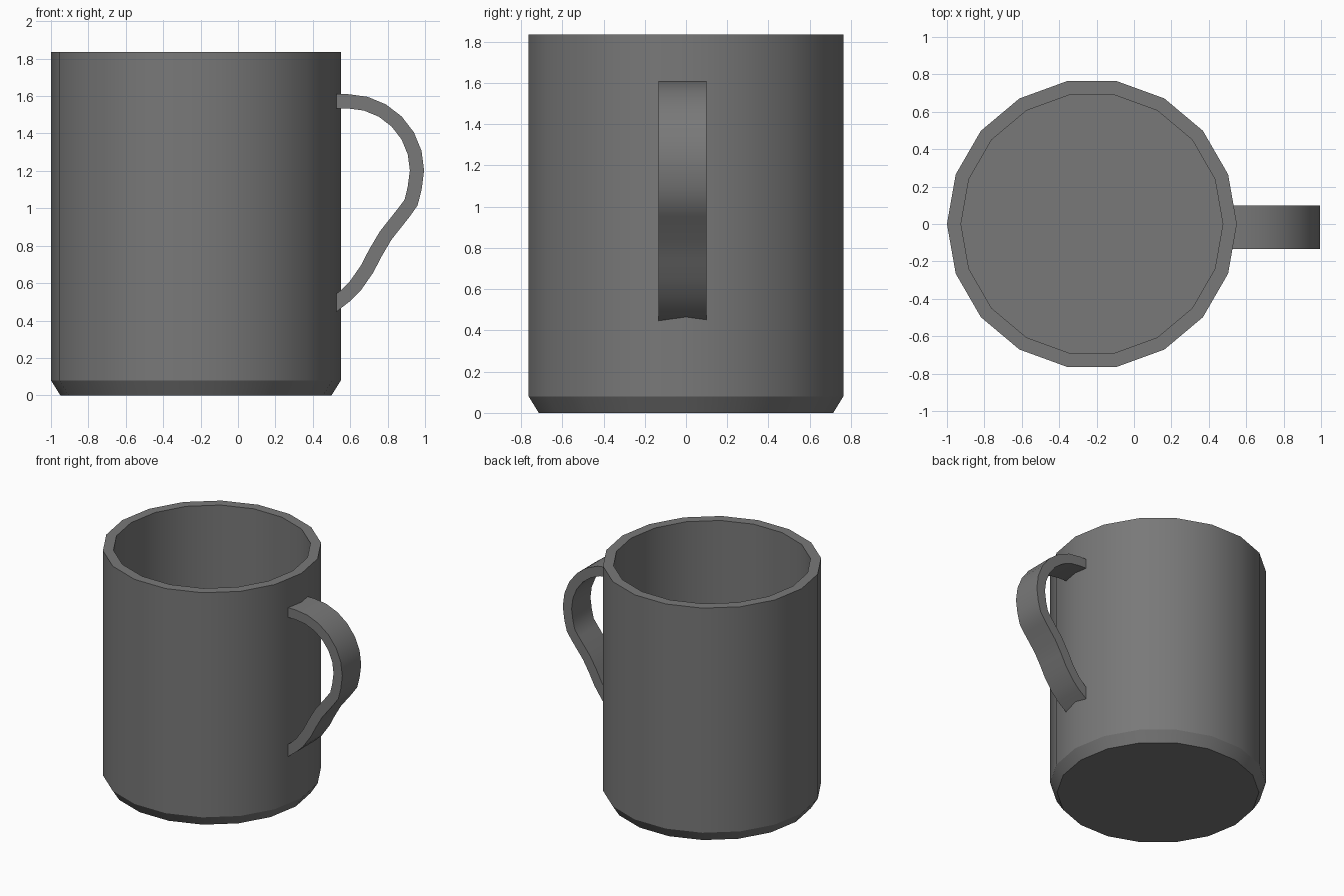
import bpy, bmesh, math
from mathutils import Vector

if "Cube" in bpy.data.objects:
    bpy.data.objects.remove(bpy.data.objects["Cube"])

mat = bpy.data.materials.new("grey ceramic")
mat.diffuse_color = (0.19, 0.19, 0.19, 1)
mat.use_nodes = True
mat.node_tree.nodes["Principled BSDF"].inputs["Base Color"].default_value = mat.diffuse_color


def finish(bm, name):
    bmesh.ops.recalc_face_normals(bm, faces=bm.faces)
    me = bpy.data.meshes.new(name)
    bm.to_mesh(me)
    bm.free()
    me.materials.append(mat)
    ob = bpy.data.objects.new(name, me)
    bpy.context.collection.objects.link(ob)
    bpy.ops.object.select_all(action='DESELECT')
    ob.select_set(True)
    bpy.context.view_layer.objects.active = ob
    bpy.ops.object.shade_smooth_by_angle(angle=math.radians(28))


def loft(rings):
    """Join closed rings of points and cap both ends."""
    bm = bmesh.new()
    rows = [[bm.verts.new(p) for p in ring] for ring in rings]
    for a, b in zip(rows, rows[1:]):
        n = len(a)
        for i in range(n):
            j = (i + 1) % n
            bm.faces.new((a[i], a[j], b[j], b[i]))
    bm.faces.new(rows[0][::-1])
    bm.faces.new(rows[-1])
    return bm


# Cup: 18-sided turned profile, outside wall, rim, inside wall, floor
SIDES, CX = 18, -0.225
profile = [(0.725, 0), (0.775, 0.08), (0.775, 1.835), (0.70, 1.835), (0.70, 0.08)]
rings = [[(CX + r * math.cos(2 * math.pi * i / SIDES),
           r * math.sin(2 * math.pi * i / SIDES), z) for i in range(SIDES)]
         for r, z in profile]
finish(loft(rings), "cup")

# Handle: flat strip along an arc and a reversed curve back to the wall
path = [(0.51, 1.572)]
for deg in range(90, -16, -15):
    a = math.radians(deg)
    path.append((0.587 + 0.37 * math.cos(a), 1.202 + 0.37 * math.sin(a)))
path += [(0.925, 1.03), (0.885, 0.975), (0.79, 0.855), (0.735, 0.762),
         (0.69, 0.675), (0.625, 0.582), (0.575, 0.533), (0.51, 0.482)]
pts = [Vector(p) for p in path]
HALF = 0.038
strip = []
for i, p in enumerate(pts):
    t = (pts[min(i + 1, len(pts) - 1)] - pts[max(i - 1, 0)]).normalized()
    n = Vector((-t.y, t.x)) * HALF
    o, q = p + n, p - n
    if i in (0, len(pts) - 1):      # square ends hidden in the wall
        k = HALF / max(abs(t.x), 0.5)
        o, q = p + Vector((0, k)), p - Vector((0, k))
        if i == 0:
            pass
        else:
            o, q = q, o
    strip.append([(o.x, -0.133, o.y), (o.x, 0.1, o.y), (q.x, 0.1, q.y), (q.x, -0.133, q.y)])
finish(loft(strip), "handle")
